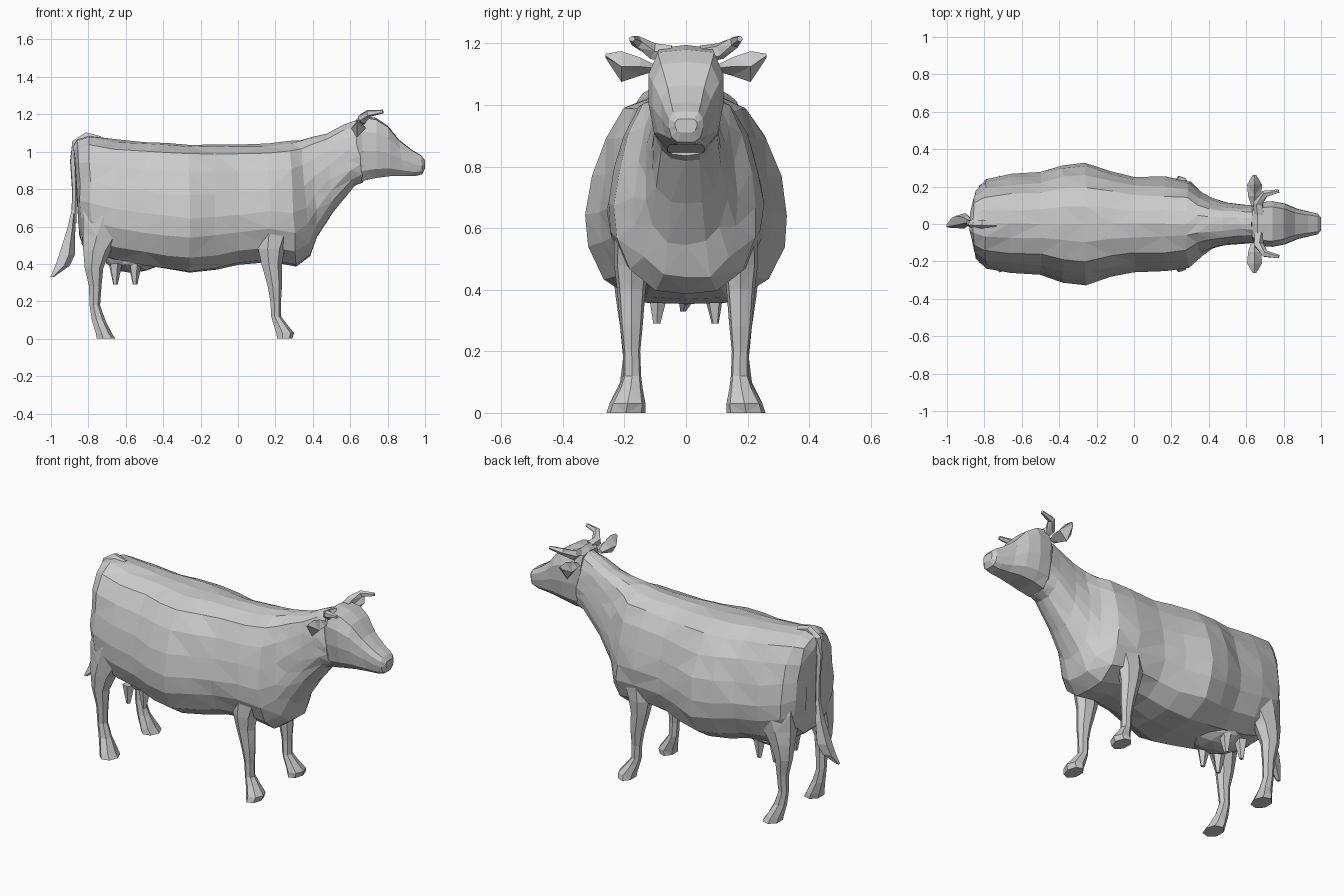
import bpy, bmesh, math, random
from mathutils import Vector

random.seed(4)


def finish(bm, name, jitter=0.0):
    for v in bm.verts:
        v.co += Vector([random.uniform(-jitter, jitter) for _ in range(3)])
    bmesh.ops.triangulate(bm, faces=bm.faces[:])
    bmesh.ops.recalc_face_normals(bm, faces=bm.faces[:])
    me = bpy.data.meshes.new(name)
    bm.to_mesh(me)
    bm.free()
    ob = bpy.data.objects.new(name, me)
    bpy.context.collection.objects.link(ob)
    return ob


def loft(name, rings, jitter=0.0):
    bm = bmesh.new()
    rows = [[bm.verts.new(p) for p in r] for r in rings]
    n = len(rows[0])
    for a, b in zip(rows, rows[1:]):
        for i in range(n):
            j = (i + 1) % n
            bm.faces.new((a[i], a[j], b[j], b[i]))
    bm.faces.new(rows[0])
    bm.faces.new(rows[-1][::-1])
    return finish(bm, name, jitter)


def section(xb, zb, xt, zt, w, half):
    # tilted cross-section; half = (width fraction, height fraction) from bottom to top
    full = half + [(-a, t) for a, t in half[-2:0:-1]]
    return [(xb + (xt - xb) * t, w * a, zb + (zt - zb) * t) for a, t in full]


def limb_ring(z, x0, x1, y0, y1, side, n=7):
    ring = []
    for i in range(n):
        a = 2 * math.pi * i / n
        ring.append(((x0 + x1) / 2 + (x1 - x0) / 2 * math.cos(a),
                     side * ((y0 + y1) / 2 + (y1 - y0) / 2 * math.sin(a)), z))
    return ring


def tube(name, pts, radii, n=5):
    # tapered tube along a path
    rings = []
    pts = [Vector(p) for p in pts]
    for i, p in enumerate(pts):
        d = pts[min(i + 1, len(pts) - 1)] - pts[max(i - 1, 0)]
        q = d.to_track_quat('Z', 'Y')
        rings.append([p + q @ Vector((radii[i] * math.cos(2 * math.pi * k / n),
                                      radii[i] * math.sin(2 * math.pi * k / n), 0)) for k in range(n)])
    return loft(name, rings)


# Torso and neck
barrel = [(0, 0), (.45, .01), (.8, .11), (.97, .27), (1, .42), (.93, .6),
          (.8, .78), (.6, .92), (.28, .985), (0, 1)]
torso = [
    (-.845, .55, -.88, 1.03, .10), (-.83, .50, -.86, 1.065, .18), (-.78, .46, -.80, 1.085, .24),
    (-.65, .42, -.66, 1.065, .265), (-.50, .39, -.50, 1.055, .275), (-.38, .37, -.38, 1.045, .315),
    (-.26, .355, -.26, 1.04, .33), (-.12, .37, -.12, 1.037, .285), (0, .40, 0, 1.035, .255),
    (.18, .415, .16, 1.04, .25), (.31, .39, .28, 1.055, .23), (.385, .44, .34, 1.065, .17),
    (.425, .55, .40, 1.08, .135), (.51, .68, .47, 1.10, .115), (.62, .82, .56, 1.14, .105),
    (.67, .84, .63, 1.17, .10)]
loft("body", [section(*s, barrel) for s in torso], 0.005)

# Head
skull = [(0, 0), (.5, 0), (.85, .15), (1, .45), (1, .75), (.75, .97), (0, 1)]
head = [
    (.64, .85, .63, 1.17, .09), (.67, .845, .66, 1.195, .115), (.74, .86, .74, 1.18, .122),
    (.82, .87, .80, 1.14, .108), (.89, .87, .86, 1.065, .08), (.95, .87, .93, 1.01, .065),
    (.985, .88, .98, .98, .055), (1.0, .91, 1.0, .955, .035)]
loft("head", [section(*s, skull) for s in head])

hind = [(.80, -.82, -.56, .08, .21), (.65, -.845, -.53, .08, .25), (.55, -.84, -.62, .09, .245),
        (.47, -.835, -.68, .12, .24), (.38, -.825, -.72, .14, .23), (.28, -.80, -.73, .15, .215),
        (.18, -.797, -.737, .15, .205), (.10, -.785, -.71, .145, .215),
        (.03, -.765, -.675, .13, .25), (0, -.76, -.655, .13, .26)]
front = [(.72, .12, .33, .08, .22), (.58, .09, .29, .10, .235), (.48, .10, .25, .12, .235),
         (.40, .12, .235, .13, .225), (.28, .155, .235, .14, .215), (.20, .17, .23, .148, .205),
         (.12, .175, .23, .145, .205), (.08, .185, .26, .14, .22),
         (.03, .20, .30, .13, .25), (.0, .205, .29, .13, .26)]

for side, label in ((1, "left"), (-1, "right")):
    # Legs
    loft("hind_leg_" + label, [limb_ring(*s, side) for s in hind], 0.0)
    loft("front_leg_" + label, [limb_ring(*s, side) for s in front], 0.0)
    # Horn
    tube("horn_" + label,
         [(.67, side * .05, 1.165), (.665, side * .11, 1.175), (.70, side * .16, 1.205), (.775, side * .175, 1.215)],
         [.03, .028, .02, .01])
    # Ear: flattened leaf
    ear = [(.105, 1.12, .02, .012), (.15, 1.125, .035, .03), (.21, 1.125, .04, .05), (.262, 1.16, .008, .006)]
    loft("ear_" + label, [[(.645 + rx, side * y, z), (.645, side * y, z + rz),
                           (.645 - rx, side * y, z), (.635, side * y, z - rz)] for y, z, rx, rz in ear])
    # Teats
    for x in (-.655, -.55):
        tube("teat_" + label, [(x, side * .09, .40), (x, side * .092, .35), (x, side * .095, .29)],
             [.035, .025, .012])

# Udder
bm = bmesh.new()
bmesh.ops.create_icosphere(bm, subdivisions=2, radius=1)
for v in bm.verts:
    v.co = Vector((-.56 + v.co.x * .16, v.co.y * .14, .44 + v.co.z * .09))
finish(bm, "udder", 0.004)

# Tail and tuft
tube("tail", [(-.74, 0, 1.06), (-.81, 0, 1.08), (-.865, 0, 1.045), (-.882, .005, .95), (-.875, .01, .80), (-.878, .015, .62)],
     [.025, .025, .024, .018, .014, .014])
loft("tail_tuft", [limb_ring(z, x0, x1, y0, y1, 1, 5) for z, x0, x1, y0, y1 in
                   [(.70, -.888, -.868, .0, .025), (.58, -.92, -.87, -.01, .05),
                    (.45, -.965, -.872, -.025, .06), (.39, -.985, -.90, -.025, .045),
                    (.33, -1.005, -.985, -.02, .0)]])
